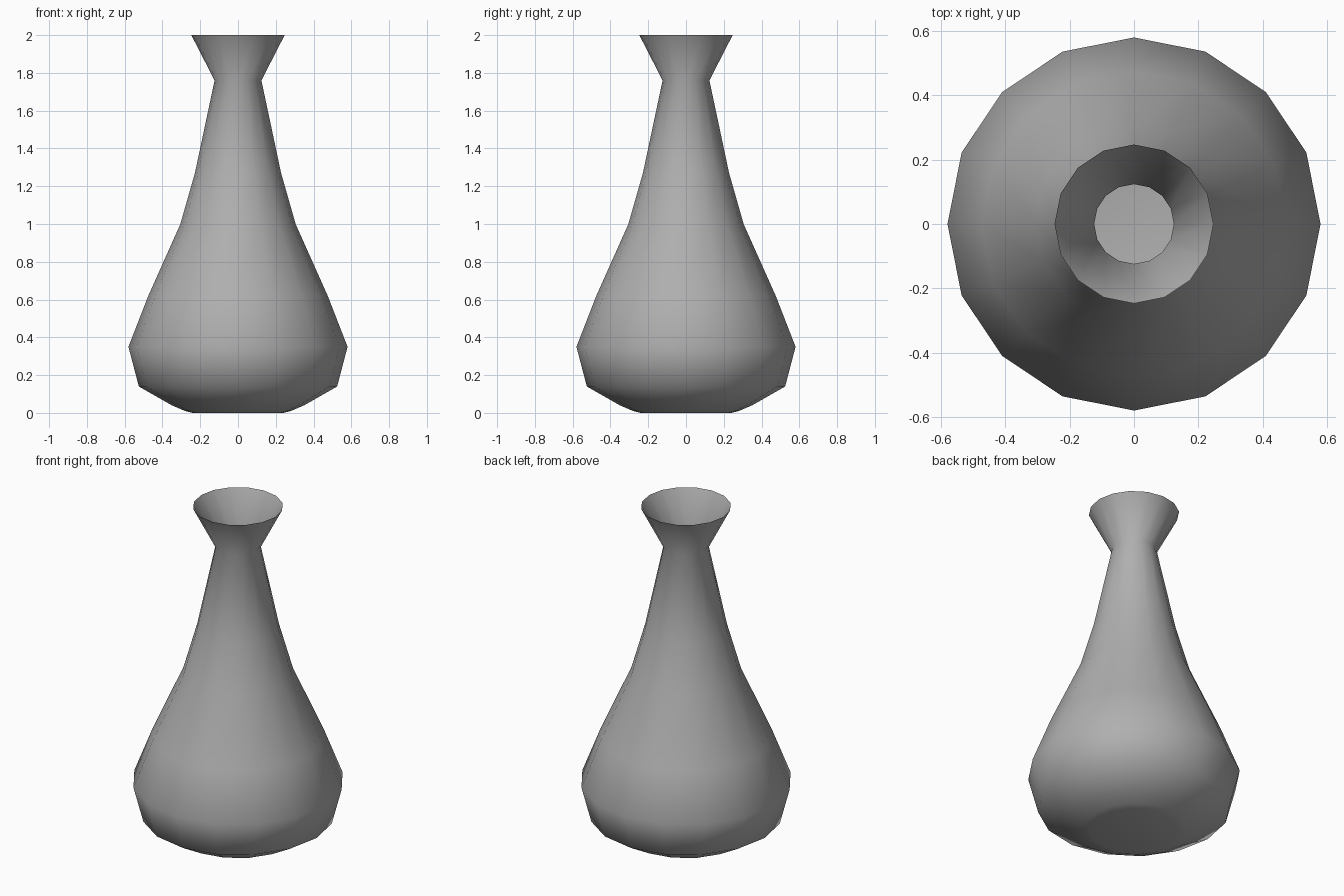
import bpy, bmesh
from math import cos, sin, pi

if "Cube" in bpy.data.objects:
    bpy.data.objects.remove(bpy.data.objects["Cube"])

SIDES = 16
# Vase profile from base to rim: (radius, height)
PROFILE = [(0.24, 0.0), (0.28, 0.01), (0.35, 0.04), (0.525, 0.14), (0.58, 0.35),
           (0.475, 0.62), (0.305, 1.0), (0.228, 1.27), (0.124, 1.76), (0.247, 2.0)]

bm = bmesh.new()
rings = [[bm.verts.new((r * cos(2 * pi * i / SIDES), r * sin(2 * pi * i / SIDES), z))
          for i in range(SIDES)] for r, z in PROFILE]

# Thin smooth wall, open at the top
for low, high in zip(rings, rings[1:]):
    for i in range(SIDES):
        j = (i + 1) % SIDES
        bm.faces.new((low[i], low[j], high[j], high[i])).smooth = True

# Flat base
bm.faces.new(rings[0][::-1]).smooth = True

mesh = bpy.data.meshes.new("vase")
bm.to_mesh(mesh)
bm.free()
vase = bpy.data.objects.new("vase", mesh)
bpy.context.collection.objects.link(vase)

# Dark grey glaze
glaze = bpy.data.materials.new("dark_grey")
glaze.diffuse_color = (0.43, 0.43, 0.43, 1)
glaze.use_nodes = True
glaze.node_tree.nodes["Principled BSDF"].inputs["Base Color"].default_value = glaze.diffuse_color
mesh.materials.append(glaze)
